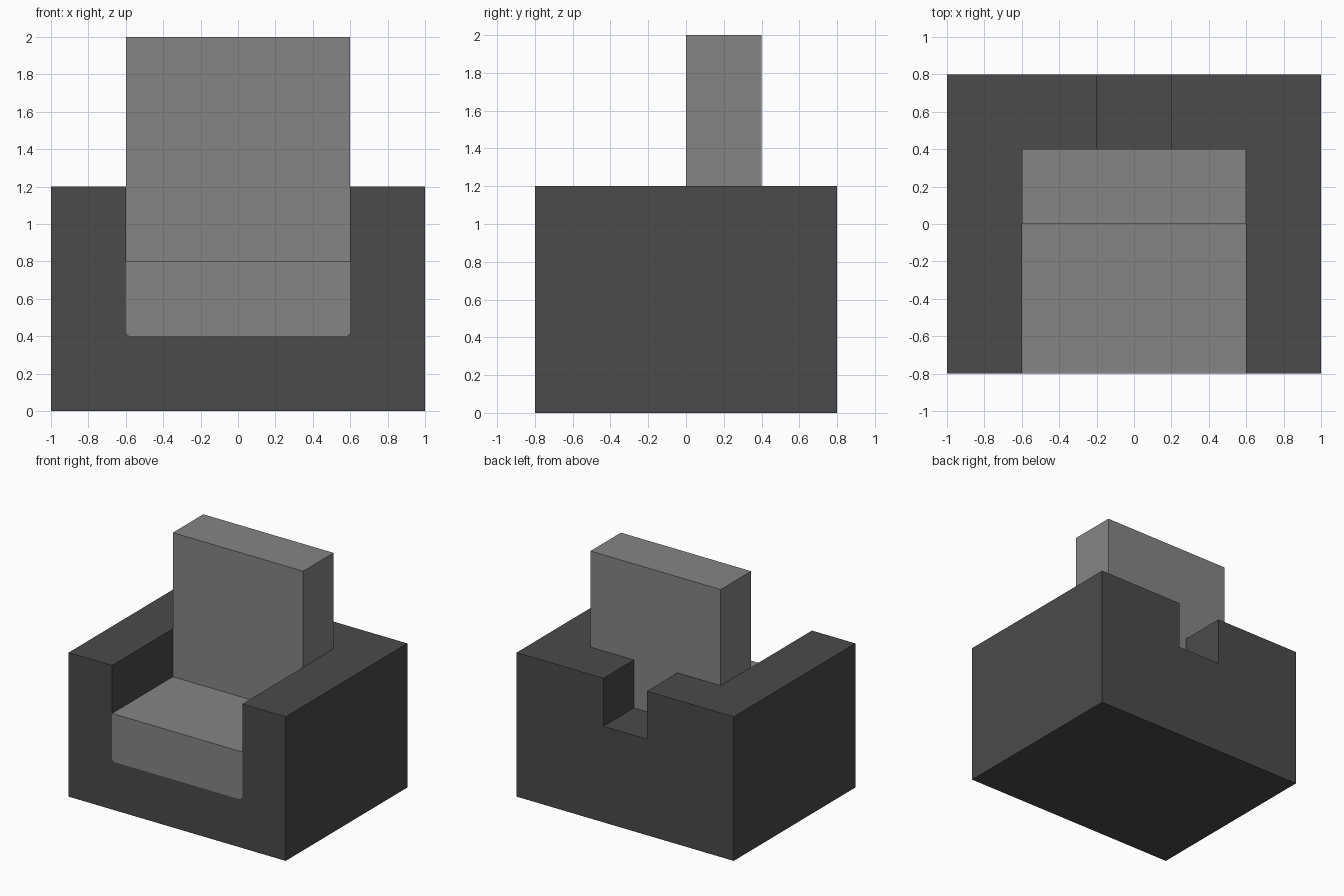
import bpy
import bmesh

default = bpy.data.objects.get("Cube")
if default:
    bpy.data.objects.remove(default, do_unlink=True)


def material(name, grey):
    mat = bpy.data.materials.new(name)
    mat.use_nodes = True
    colour = (grey, grey, grey, 1.0)
    mat.diffuse_color = colour
    mat.node_tree.nodes["Principled BSDF"].inputs["Base Color"].default_value = colour
    return mat


def block(name, x, y, z, mat=None, round_bottom=0.0):
    """Box between the given ranges; round_bottom softens its long lower edges."""
    bm = bmesh.new()
    bmesh.ops.create_cube(bm, size=1)
    for v in bm.verts:
        v.co = [lo + (c + 0.5) * (hi - lo) for c, (lo, hi) in zip(v.co, (x, y, z))]
    if round_bottom:
        edges = [e for e in bm.edges
                 if all(abs(v.co.z - z[0]) < 1e-4 for v in e.verts)
                 and abs(e.verts[0].co.x - e.verts[1].co.x) < 1e-4]
        bmesh.ops.bevel(bm, geom=edges, offset=round_bottom, segments=4,
                        profile=0.5, affect='EDGES')
    mesh = bpy.data.meshes.new(name)
    bm.to_mesh(mesh)
    bm.free()
    obj = bpy.data.objects.new(name, mesh)
    bpy.context.collection.objects.link(obj)
    if mat:
        mesh.materials.append(mat)
    return obj


def cut(target, cutter):
    cutter.hide_render = True
    mod = target.modifiers.new(cutter.name, 'BOOLEAN')
    mod.operation = 'DIFFERENCE'
    mod.solver = 'EXACT'
    mod.object = cutter
    bpy.context.view_layer.objects.active = target
    bpy.ops.object.modifier_apply(modifier=mod.name)
    bpy.data.objects.remove(cutter, do_unlink=True)


dark = material("dark grey upholstery", 0.069)
light = material("light grey cushion", 0.235)
ROUND = 0.03

# Outer shell: base, arms and rear panel, with a seat pocket and a rear notch
shell = block("armchair_shell", (-1, 1), (-0.8, 0.8), (0, 1.2), dark)
cut(shell, block("seat_pocket", (-0.6, 0.6), (-1, 0.4), (0.4, 1.4), dark, ROUND))
cut(shell, block("rear_notch", (-0.2, 0.2), (0.3, 1), (0.8, 1.4), dark))

# Cushions filling the pocket
block("seat_cushion", (-0.6, 0.6), (-0.8, 0.4), (0.4, 0.8), light, ROUND)
block("backrest", (-0.6, 0.6), (0, 0.4), (0.8, 2), light)
